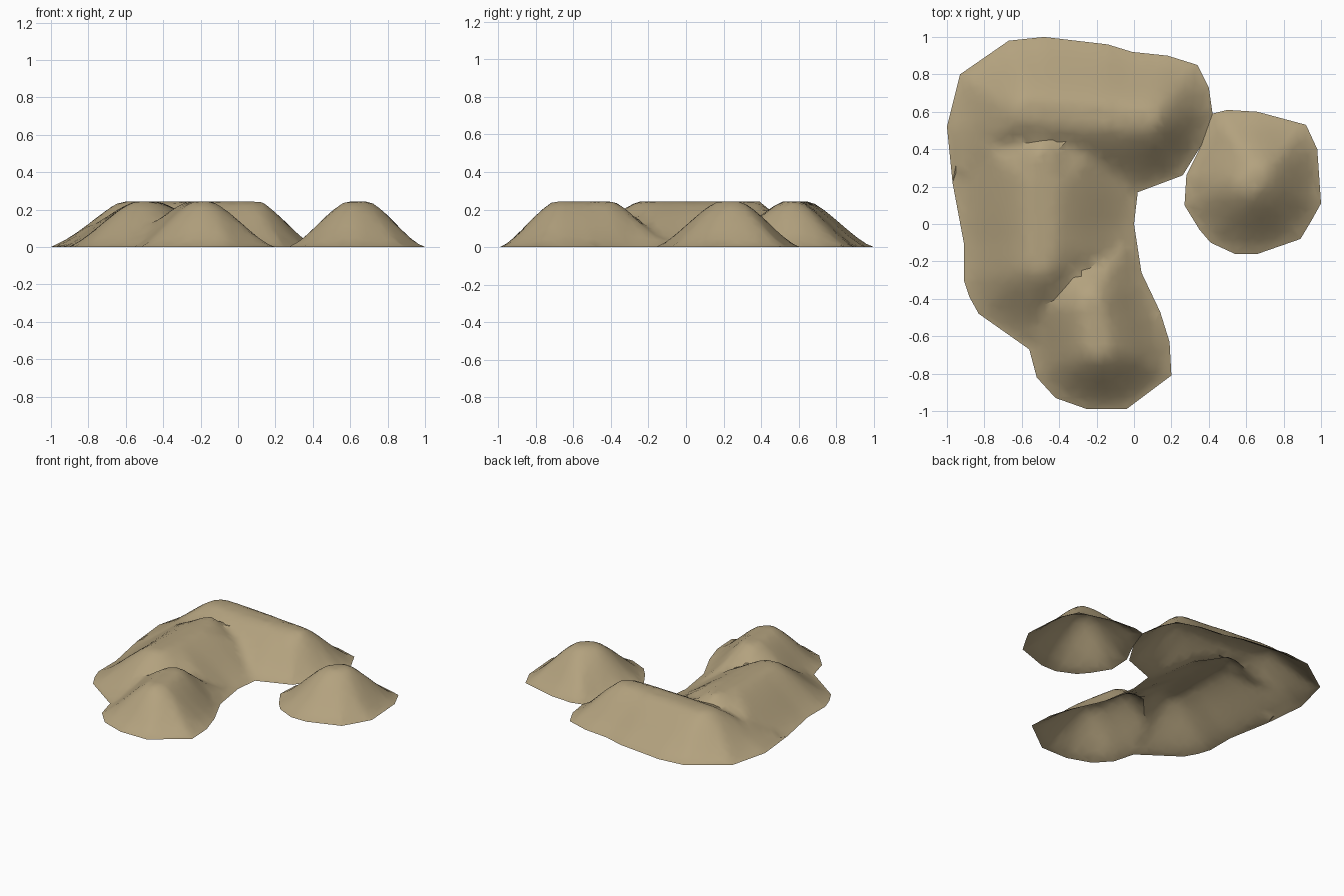
import bpy, random
from mathutils import Vector
from mathutils.geometry import delaunay_2d_cdt, intersect_point_line

if "Cube" in bpy.data.objects:
    bpy.data.objects.remove(bpy.data.objects["Cube"])

random.seed(4)
TOP = 0.245

# Each pile: footprint outline and the ridge line along its crest
PILES = [
    # back pile
    ([(-1, .52), (-.93, .8), (-.67, .98), (-.48, 1), (-.14, .96), (-.01, .92), (.18, .9), (.34, .85),
      (.4, .73), (.42, .59), (.36, .42), (.26, .26), (.02, .17), (-.3, .15), (-.97, .22)],
     [(-.57, .61), (.08, .56)]),
    # left pile
    ([(-.99, .45), (-.91, -.1), (-.91, -.3), (-.88, -.39), (-.83, -.48), (-.56, -.67), (-.3, -.55),
      (.04, -.26), (0, 0), (.02, .17), (0, .6), (-.95, .6)],
     [(-.5, -.2), (-.49, .36)]),
    # front pile
    ([(-.56, -.67), (-.52, -.82), (-.42, -.93), (-.25, -.99), (-.04, -.99), (.2, -.81), (.19, -.63),
      (.14, -.47), (.04, -.26), (0, -.06), (-.42, -.1), (-.68, -.4)],
     [(-.22, -.43), (-.19, -.66)]),
    # right pile
    ([(.27, .1), (.28, .26), (.36, .42), (.42, .59), (.5, .61), (.66, .6), (.92, .53), (.98, .4),
      (1, .11), (.95, .02), (.89, -.08), (.66, -.16), (.54, -.16), (.41, -.1), (.35, -.03)],
     [(.62, .22), (.66, .25)]),
]
PILES = [([Vector(p) for p in o], [Vector(p) for p in r]) for o, r in PILES]
back, left, front, right = [o for o, r in PILES]

# Ground outlines: the three joined piles, and the separate right pile
RIMS = [back[:13] + [left[8]] + front[8:4:-1] + front[4::-1] + left[4:0:-1] + back[14:], right]


def seg_dist(p, a, b):
    q, f = intersect_point_line(p, a, b)
    return (p - a.lerp(b, max(0, min(1, f)))).length


def inside(p, poly):
    hit = False
    for a, b in zip(poly, poly[1:] + poly[:1]):
        if (a.y > p.y) != (b.y > p.y) and p.x < a.x + (p.y - a.y) * (b.x - a.x) / (b.y - a.y):
            hit = not hit
    return hit


def edge_dist(p, poly):
    return min(seg_dist(p, a, b) for a, b in zip(poly, poly[1:] + poly[:1]))


def height(p):
    """Highest pile at this point, with softened valleys between piles."""
    best, soft = 0.008, 0.04
    for outline, ridge in PILES:
        if inside(p, outline):
            d = edge_dist(p, outline)
            u = min(1, d / (d + seg_dist(p, *ridge) + 1e-6) / 0.86)
            h = TOP * (0.6 * u + 0.4 * u * u * (3 - 2 * u))
            blend = max(0, soft - abs(best - h)) ** 2 / (4 * soft) if best > 0.01 else 0
            best = min(TOP, max(best, h) + blend)
    return best


# Rims as constraint faces, jittered grid points inside them
verts, faces = [], []
for rim in RIMS:
    faces.append(list(range(len(verts), len(verts) + len(rim))))
    verts += rim
step = 0.04
n = int(1 / step)
for i in range(-n, n + 1):
    for j in range(-n, n + 1):
        p = Vector((i + random.uniform(-.25, .25), j + random.uniform(-.25, .25))) * step
        if any(inside(p, rim) and edge_dist(p, rim) > .015 for rim in RIMS):
            verts.append(p)

pts, _, tris, *_ = delaunay_2d_cdt(verts, [], faces, 1, 1e-5)
coords = [(p.x, p.y, 0.003 if min(edge_dist(p, r) for r in RIMS) < .002 else height(p)) for p in pts]
low = min(c[2] for c in coords)
mesh = bpy.data.meshes.new("earth_mounds")
mesh.from_pydata([(x, y, z - low) for x, y, z in coords], [], [list(t) for t in tris])
mesh.update()
mounds = bpy.data.objects.new("earth_mounds", mesh)
bpy.context.collection.objects.link(mounds)

sand = bpy.data.materials.new("sandy_earth")
sand.diffuse_color = (0.45, 0.36, 0.21, 1)
sand.use_nodes = True
sand.node_tree.nodes["Principled BSDF"].inputs["Base Color"].default_value = sand.diffuse_color
mesh.materials.append(sand)

# Soft shading over the slopes
bpy.context.view_layer.objects.active = mounds
mounds.select_set(True)
bpy.ops.object.shade_smooth_by_angle()
